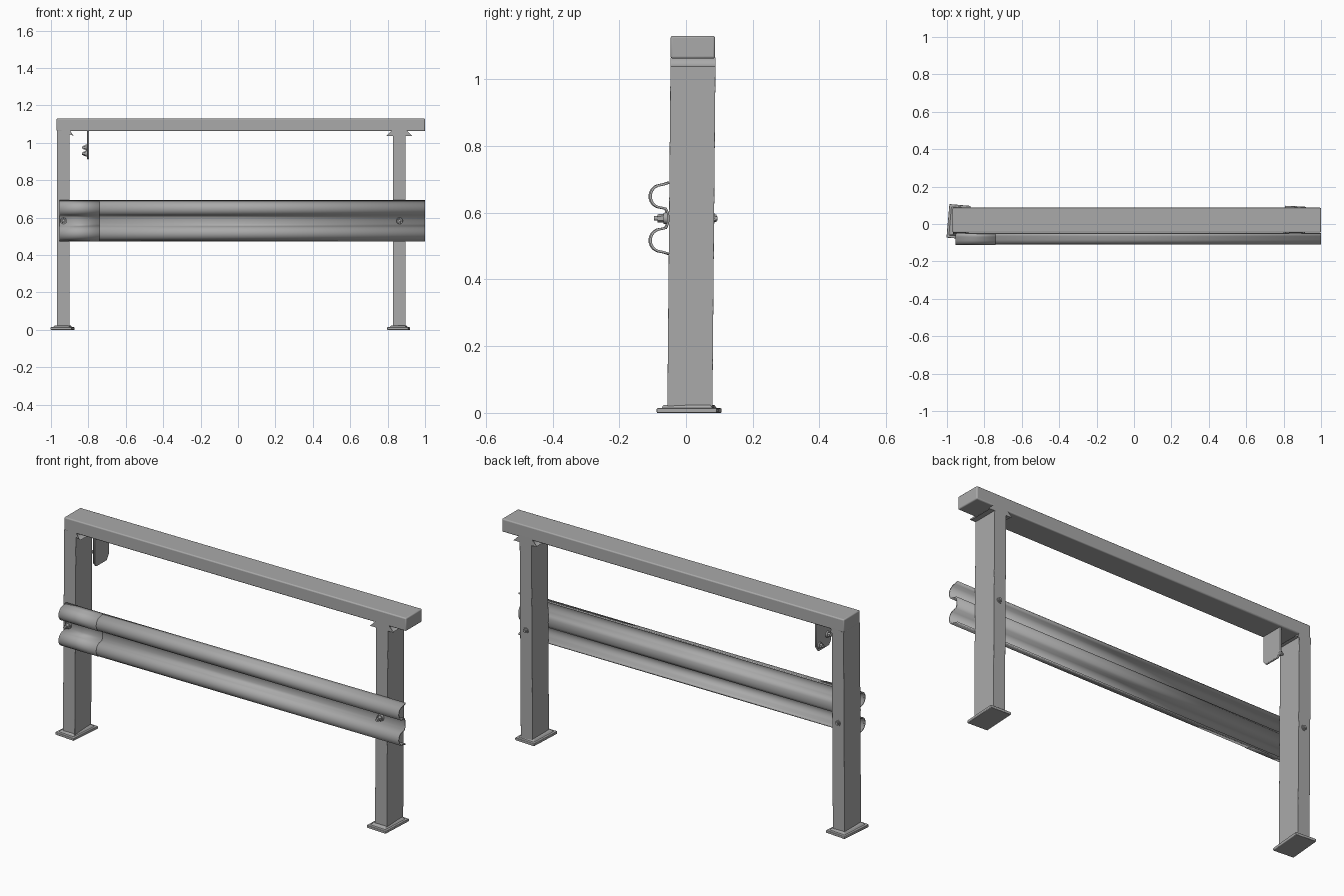
import bpy, bmesh, math
from mathutils import Matrix, Vector

cube = bpy.data.objects.get("Cube")
if cube:
    bpy.data.objects.remove(cube, do_unlink=True)

steel = bpy.data.materials.new("galvanised grey")
steel.use_nodes = True
grey = (0.40, 0.40, 0.40, 1)
steel.diffuse_color = grey
steel.node_tree.nodes["Principled BSDF"].inputs["Base Color"].default_value = grey


def finish(name, bm, bevel=0.0):
    """Turn a bmesh into a smooth-shaded steel object."""
    bmesh.ops.recalc_face_normals(bm, faces=bm.faces)
    mesh = bpy.data.meshes.new(name)
    bm.to_mesh(mesh)
    bm.free()
    mesh.materials.append(steel)
    obj = bpy.data.objects.new(name, mesh)
    bpy.context.collection.objects.link(obj)
    if bevel:
        mod = obj.modifiers.new("rounded edges", 'BEVEL')
        mod.width, mod.segments, mod.limit_method = bevel, 3, 'ANGLE'
        mod.angle_limit = math.radians(50)
    bpy.ops.object.select_all(action='DESELECT')
    obj.select_set(True)
    bpy.context.view_layer.objects.active = obj
    bpy.ops.object.shade_smooth_by_angle(angle=math.radians(40))
    return obj


def box(bm, lo, hi):
    lo, hi = Vector(lo), Vector(hi)
    mat = Matrix.Translation((lo + hi) / 2) @ Matrix.Diagonal((*(hi - lo), 1))
    return bmesh.ops.create_cube(bm, size=1, matrix=mat)["verts"]


def extrude(bm, outline, offset):
    face = bm.faces.new([bm.verts.new(p) for p in outline])
    new = bmesh.ops.extrude_face_region(bm, geom=[face])["geom"]
    moved = [v for v in new if isinstance(v, bmesh.types.BMVert)]
    bmesh.ops.translate(bm, verts=moved, vec=offset)


def bolt(name, centre, axis, sides, radius, length):
    """Washer, head and threaded tip stacked along an axis."""
    bm = bmesh.new()
    turn = Vector(axis).to_track_quat('Z', 'Y').to_matrix().to_4x4()
    for r, end, n in ((1.35, 0.3, 20), (1.0, 0.75, sides), (0.55, 1.0, 14)):
        mat = Matrix.Translation(centre) @ turn @ Matrix.Translation((0, 0, length * end / 2))
        bmesh.ops.create_cone(bm, cap_ends=True, segments=n, radius1=radius * r,
                              radius2=radius * r * 0.93, depth=length * end, matrix=mat)
    finish(name, bm)


# Top beam
bm = bmesh.new()
box(bm, (-0.97, -0.046, 1.062), (1.0, 0.087, 1.13))
finish("top_beam", bm, 0.006)

# Posts with welded fillets under the beam, leaning back slightly
FILLET = [(0.028 * (1 - math.sin(a)), 1.037 + 0.028 * (1 - math.cos(a)))
          for a in (math.radians(d) for d in range(90, -1, -15))]


def post(name, x, both_sides):
    bm = bmesh.new()
    w = 0.034
    right = [(x + w + dx, z) for dx, z in FILLET]
    left = [(x - w - dx, z) for dx, z in reversed(FILLET)] if both_sides else [(x - w, 1.065)]
    outline = [(x - w, 0.01), (x + w, 0.01)] + right + left
    extrude(bm, [(px, -0.056, pz) for px, pz in outline], (0, 0.135, 0))
    for v in bm.verts:
        v.co.y += 0.009 * v.co.z
    finish(name, bm, 0.006)


def base_plate(name, x, y, angle):
    bm = bmesh.new()
    box(bm, (-0.057, -0.09, 0), (0.057, 0.09, 0.014))
    # Weld skirt tapering up to the post
    skirt = box(bm, (-0.05, -0.08, 0.008), (0.05, 0.08, 0.024))
    for v in skirt:
        if v.co.z > 0.02:
            v.co.x *= 0.74
            v.co.y *= 0.88
    bm.transform(Matrix.Translation((x, y, 0)) @ Matrix.Rotation(math.radians(angle), 4, 'Z'))
    finish(name, bm, 0.003)


for side, x, both, y, angle in (("right", -0.935, False, 0.012, -5),
                                ("left", 0.862, True, 0.005, -3)):
    post(side + "_post", x, both)
    base_plate(side + "_base_plate", x - 0.003, y, angle)
    bolt(side + "_front_bolt", (x + 0.002, -0.056, 0.583), (0, -1, 0), 6, 0.013, 0.04)
    bolt(side + "_back_bolt", (x + 0.002, 0.082, 0.583), (0, 1, 0), 6, 0.012, 0.013)

# Corrugated rail: half of the wave section, mirrored about its middle
MID = 0.583
HALF = [(-0.053, 0), (-0.054, 0.016), (-0.06, 0.029)]
HALF += [(-0.073 - 0.033 * math.cos(a), 0.066 + 0.034 * math.sin(a))
         for a in (math.radians(d) for d in range(-70, 71, 14))]
HALF += [(-0.065, 0.102), (-0.05, 0.107)]
SECTION = [(y, MID - z) for y, z in reversed(HALF[1:])] + [(y, MID + z) for y, z in HALF]


def rail(name, x0, x1, shift):
    bm = bmesh.new()
    rows = [[bm.verts.new((x, y + shift, z)) for y, z in SECTION] for x in (x0, x1)]
    for i in range(len(SECTION) - 1):
        bm.faces.new((rows[0][i], rows[0][i + 1], rows[1][i + 1], rows[1][i]))
    obj = finish(name, bm)
    mod = obj.modifiers.new("sheet thickness", 'SOLIDIFY')
    mod.thickness, mod.offset = 0.007, 0


rail("guard_rail", -0.95, 1.0, 0)
rail("rail_splice", -0.955, -0.74, -0.003)

# Hanging bracket with clipped lower corners
bm = bmesh.new()
extrude(bm, [(-0.807, y, z) for y, z in ((-0.04, 1.07), (0.078, 1.07), (0.078, 0.94),
                                         (0.058, 0.912), (-0.025, 0.912), (-0.04, 0.93))],
        (0.011, 0, 0))
finish("bracket", bm, 0.003)
for name, y, z in (("upper", -0.01, 0.975), ("lower", 0.055, 0.942)):
    bolt("bracket_" + name + "_bolt", (-0.806, y, z), (-1, 0, 0), 6, 0.012, 0.027)
